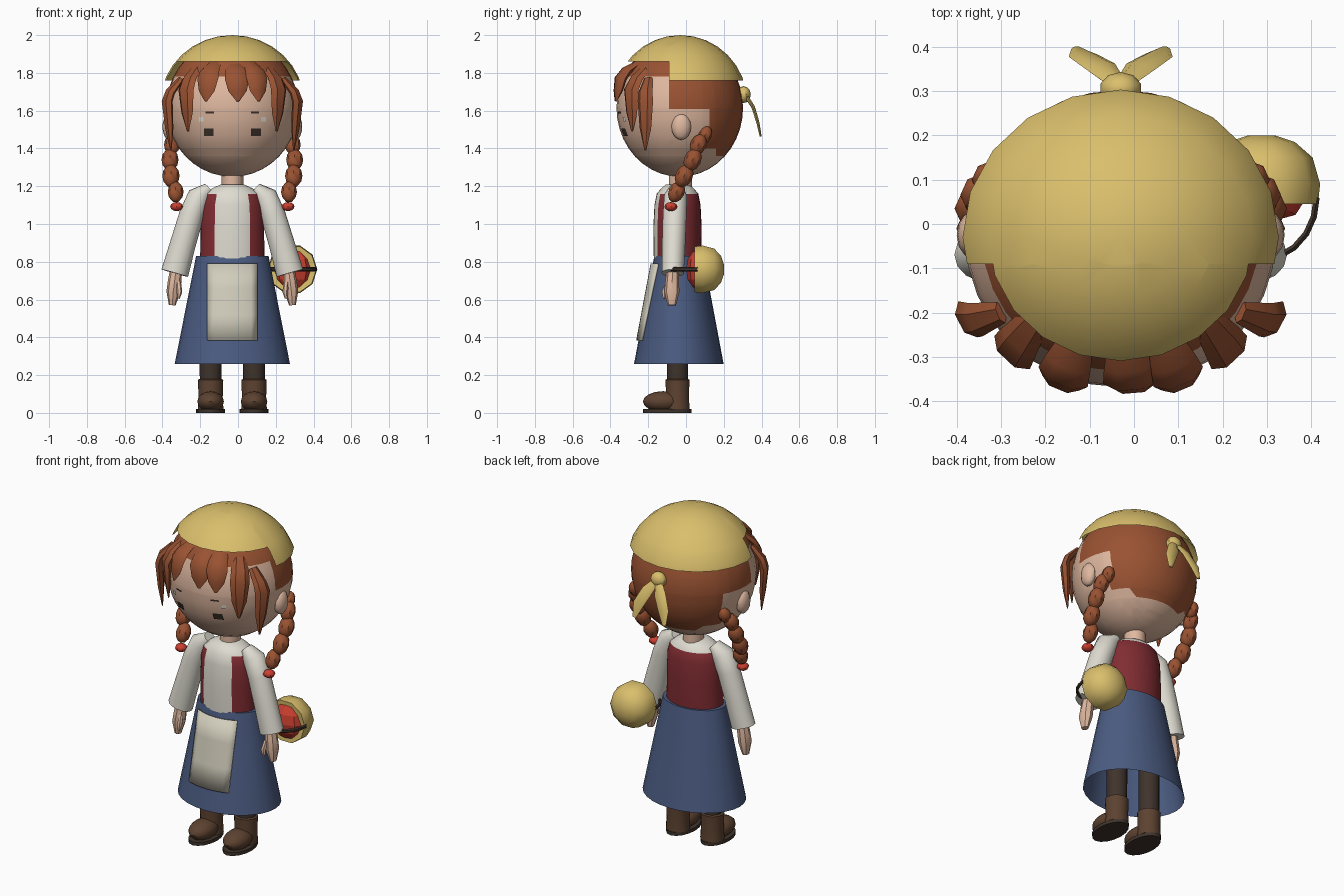
import bpy, bmesh, math
from mathutils import Vector, Matrix

cube = bpy.data.objects.get("Cube")
if cube:
    bpy.data.objects.remove(cube)


def material(name, *rgb):
    m = bpy.data.materials.new(name)
    m.use_nodes = True
    m.diffuse_color = (*rgb, 1)
    m.node_tree.nodes["Principled BSDF"].inputs["Base Color"].default_value = (*rgb, 1)
    return m


STRAW = material("straw yellow", .70, .52, .15)
HAIR = material("auburn hair", .32, .085, .032)
SKIN = material("skin", .74, .48, .35)
WHITE = material("blouse white", .74, .72, .64)
VEST = material("vest red", .22, .026, .032)
BLUE = material("skirt blue", .07, .105, .22)
BOOT = material("boot brown", .11, .055, .03)
DARK = material("stocking brown", .05, .033, .025)
RED = material("bright red", .60, .05, .03)
APRON = material("apron cream", .64, .61, .50)

CX = -.03                                   # symmetry plane of the figure
HEAD_C, HEAD_R = Vector((CX, -.033, 1.615)), Vector((.35, .335, .365))


def finish(name, bm, *mats, smooth=True, angle=40, rule=None):
    """Turn a bmesh into an object; rule picks a material index per face."""
    bm.normal_update()
    mesh = bpy.data.meshes.new(name)
    for m in mats:
        mesh.materials.append(m)
    for f in bm.faces:
        f.smooth = smooth
        if rule:
            f.material_index = rule(f.calc_center_median())
    bm.to_mesh(mesh)
    bm.free()
    if smooth:
        mesh.set_sharp_from_angle(angle=math.radians(angle))
    ob = bpy.data.objects.new(name, mesh)
    bpy.context.collection.objects.link(ob)
    return ob


def sphere(center, radii, segs=14, rings=10, rot=None):
    bm = bmesh.new()
    m = Matrix.Translation(center) @ (rot or Matrix()) @ Matrix.Diagonal((*radii, 1))
    bmesh.ops.create_uvsphere(bm, u_segments=segs, v_segments=rings, radius=1, matrix=m)
    return bm


def slice_at(bm, axis, value):
    co, no = Vector(), Vector()
    co[axis], no[axis] = value, 1
    bmesh.ops.bisect_plane(bm, geom=bm.verts[:] + bm.edges[:] + bm.faces[:],
                           plane_co=co, plane_no=no)


def loft(path, radii, sides=12, hint=(1, 0, 0), caps=(True, True), level=False):
    """Skin elliptical rings along a path; hint is the direction of the first radius."""
    bm = bmesh.new()
    pts = [Vector(p) for p in path]
    rings = []
    for i, (p, (ru, rv)) in enumerate(zip(pts, radii)):
        t = pts[min(i + 1, len(pts) - 1)] - pts[max(i - 1, 0)]
        t = Vector((0, 0, 1 if t.z > 0 else -1)) if level else t.normalized()
        u = Vector(hint)
        u = (u - t * u.dot(t)).normalized()
        v = t.cross(u)
        ang = [2 * math.pi * k / sides for k in range(sides)]
        rings.append([bm.verts.new(p + u * ru * math.cos(a) + v * rv * math.sin(a)) for a in ang])
    for a, b in zip(rings, rings[1:]):
        for k in range(sides):
            n = (k + 1) % sides
            bm.faces.new((a[k], a[n], b[n], b[k]))
    if caps[0]:
        bm.faces.new(rings[0][::-1])
    if caps[1]:
        bm.faces.new(rings[-1])
    return bm


# Head, with hair as cut faces of the skull
def hair_rule(c):
    if c.z > 1.78 or (c.y > -.09 and c.z > 1.61):
        return 1
    return int((c.y > .125 and c.z > 1.47) or (c.y > .16 and c.z > 1.36) or (c.y > .08 and 1.40 < c.z < 1.47))


head = sphere(HEAD_C, HEAD_R, 32, 20)
for axis, value in ((2, 1.78), (2, 1.61), (2, 1.47), (2, 1.40), (2, 1.36), (1, -.09), (1, .08), (1, .125), (1, .16)):
    slice_at(head, axis, value)
finish("head", head, SKIN, HAIR, rule=hair_rule)

# Headscarf with its knot and tails
scarf = sphere((CX, -.03, 1.64), (.38, .355, .36), 20, 16)
for axis, value in ((2, 1.86), (2, 1.76), (1, -.09)):
    slice_at(scarf, axis, value)
low = [f for f in scarf.faces
       if f.calc_center_median().z < (1.86 if f.calc_center_median().y < -.09 else 1.76)]
bmesh.ops.delete(scarf, geom=low, context="FACES")
finish("headscarf", scarf, STRAW)
finish("scarf_knot", sphere((CX, .305, 1.685), (.048, .038, .045), 10, 6), STRAW)


def side_x(s, d):
    return CX + s * d


def face_plate(name, x, z, w, h, mat):
    """Small plate hugging the front of the head."""
    bm = bmesh.new()
    vs = []
    for dx, dz in ((-w, -h), (w, -h), (w, h), (-w, h)):
        q = 1 - ((x + dx - CX) / HEAD_R.x) ** 2 - ((z + dz - HEAD_C.z) / HEAD_R.z) ** 2
        vs.append(bm.verts.new((x + dx, HEAD_C.y - HEAD_R.y * math.sqrt(q) - .005, z + dz)))
    bm.faces.new(vs)
    finish(name, bm, mat, smooth=False)


# Fringe: (offset, y, z) for root, middle, tip, then half width
LOCKS = {
    "inner": ((.09, -.24, 1.86), (.13, -.345, 1.77), (.14, -.37, 1.65), .06),
    "outer": ((.18, -.20, 1.84), (.245, -.29, 1.71), (.235, -.285, 1.49), .055),
    "temple": ((.27, -.20, 1.77), (.345, -.215, 1.65), (.325, -.215, 1.39), .046),
}


def lock(name, root, mid, tip, w):
    root, mid, tip = map(Vector, (root, mid, tip))
    out = mid - HEAD_C
    hint = Vector((0, 0, 1)).cross(Vector((out.x, out.y, 0)))
    path = [root, root.lerp(mid, .6) + out.normalized() * .015, mid, mid.lerp(tip, .55), tip]
    radii = [(w * k, .024 * k) for k in (.55, .9, 1, .75, .12)]
    finish(name, loft(path, radii, 6, hint), HAIR, angle=35)


lock("fringe_centre", (-.02, -.24, 1.86), (-.005, -.355, 1.77), (0, -.375, 1.65), .065)

BRAID = ((.30, .10, 1.47, .036), (.32, .065, 1.42, .042), (.33, .035, 1.34, .045),
         (.325, -.01, 1.255, .046), (.30, -.05, 1.17, .042))

for s, side in ((-1, "right"), (1, "left")):
    for label, (*pts, w) in LOCKS.items():
        lock(f"{side}_{label}_lock", *[(side_x(s, d), y, z) for d, y, z in pts], w)

    # Braids and ties
    for i, (d, y, z, r) in enumerate(BRAID):
        tilt = Matrix.Rotation(math.radians(-25), 4, "X")
        finish(f"{side}_braid_{i + 1}", sphere((side_x(s, d), y, z), (r, r, r * 1.4), 8, 6, tilt), HAIR)
    finish(f"{side}_braid_tie", sphere((side_x(s, .295), -.08, 1.092), (.034, .034, .024), 8, 6), RED)

    # Ears, eyes and brows
    finish(f"{side}_ear", sphere((side_x(s, .335), -.025, 1.515), (.035, .052, .07), 12, 8), SKIN)
    face_plate(f"{side}_eye", side_x(s, .125), 1.485, .026, .02, DARK)
    face_plate(f"{side}_eye_glint", side_x(s, .165), 1.555, .012, .012, WHITE)
    face_plate(f"{side}_brow", side_x(s, .12), 1.59, .022, .005, DARK)

    # Scarf tail
    tail = [(CX, .31, 1.69), (side_x(s, .045), .355, 1.62), (side_x(s, .085), .38, 1.54),
            (side_x(s, .10), .395, 1.465)]
    finish(f"{side}_scarf_tail", loft(tail, [(.018, .012), (.036, .01), (.034, .009), (.012, .006)], 6), STRAW)

    # Sleeve, hand and thumb
    arm = [(side_x(s, .125), -.05, 1.19), (side_x(s, .175), -.055, 1.145), (side_x(s, .215), -.06, 1.05),
           (side_x(s, .26), -.065, .90), (side_x(s, .305), -.07, .74)]
    finish(f"{side}_sleeve", loft(arm, [(.03, .04), (.063, .062), (.066, .064), (.068, .063), (.073, .06)], 14),
           WHITE, angle=50)
    hand = [(side_x(s, .295), -.07, .78), (side_x(s, .305), -.073, .70), (side_x(s, .313), -.075, .64),
            (side_x(s, .318), -.075, .57)]
    finish(f"{side}_hand", loft(hand, [(.03, .03), (.036, .036), (.036, .04), (.018, .022)], 8), SKIN)
    thumb = [(side_x(s, .285), -.095, .69), (side_x(s, .28), -.115, .64), (side_x(s, .285), -.115, .605)]
    finish(f"{side}_thumb", loft(thumb, [(.014, .014), (.015, .015), (.007, .007)], 6), SKIN)

    # Leg and boot
    fx = side_x(s, .115)
    finish(f"{side}_leg", loft([(fx, -.045, .14), (fx, -.045, .70)], [(.057, .056), (.062, .06)]), DARK)
    shaft = [(fx, -.045, z) for z in (.02, .08, .175, .18)]
    finish(f"{side}_boot_shaft", loft(shaft, [(.068, .066), (.064, .062), (.067, .065), (.058, .056)], 14), BOOT)
    finish(f"{side}_boot_toe", sphere((fx, -.12, .06), (.072, .108, .055), 14, 8), BOOT)
    sole = [(fx, -.1, 0), (fx, -.1, .02)]
    finish(f"{side}_sole", loft(sole, [(.077, .128)] * 2, 16), DARK)

# Neck and torso, the vest being the coloured lower and rear faces
finish("neck", loft([(CX, -.03, 1.15), (CX, -.03, 1.29)], [(.058, .062)] * 2, 14), SKIN)
SECTION = ((.80, .172, .125), (.84, .170, .126), (.98, .168, .128), (1.10, .165, .122),
           (1.16, .148, .11), (1.19, .105, .085), (1.21, .06, .06))
torso = loft([(CX, -.045, z) for z, _, _ in SECTION], [(rx, ry) for _, rx, ry in SECTION], 32)
finish("torso", torso, WHITE, VEST,
       rule=lambda c: int(.8 < c.z < 1.16 and (abs(c.x - CX) > .09 or c.y > -.045)))

# Skirt, open at the hem, and its apron
TOP, HEM = (.83, .192, .13), (.26, .305, .237)


def skirt_radii(z):
    k = (TOP[0] - z) / (TOP[0] - HEM[0])
    return TOP[1] + k * (HEM[1] - TOP[1]), TOP[2] + k * (HEM[2] - TOP[2])


levels = (.26, .45, .64, .83)
skirt = loft([(CX, -.038, z) for z in levels], [skirt_radii(z) for z in levels], 28, caps=(False, True))
finish("skirt", skirt, BLUE)

bm = bmesh.new()
grid = []
for z in (.385, .52, .66, .79):
    rx, ry = skirt_radii(z)
    grid.append([bm.verts.new((CX + x, -.05 - ry * math.sqrt(1 - (x / rx) ** 2), z))
                 for x in (.133 * (i / 4 - 1) for i in range(9))])
for a, b in zip(grid, grid[1:]):
    for i in range(len(a) - 1):
        bm.faces.new((a[i], a[i + 1], b[i + 1], b[i]))
apron = finish("apron", bm, APRON)
solid = apron.modifiers.new("cloth thickness", "SOLIDIFY")
solid.thickness = .01

# Basket tipped forward, with fruit and a hoop handle
BX, BZ = .288, .76
bowl = loft([(BX, y, BZ) for y in (.06, .045, .09, .15, .185, .20)],
            [(r, r) for r in (.108, .127, .132, .115, .075, .03)], 10, caps=(False, True))
finish("basket", bowl, STRAW)
finish("basket_fruit", sphere((BX, .07, BZ), (.108, .07, .108), 8, 6), RED, smooth=False)
arc = [math.pi * i / 10 for i in range(11)]
hoop = [(BX + .124 * math.cos(a), .06 - .14 * math.sin(a), BZ) for a in arc]
finish("basket_handle", loft(hoop, [(.012, .008)] * len(hoop), 6, (0, 0, 1)), DARK)
